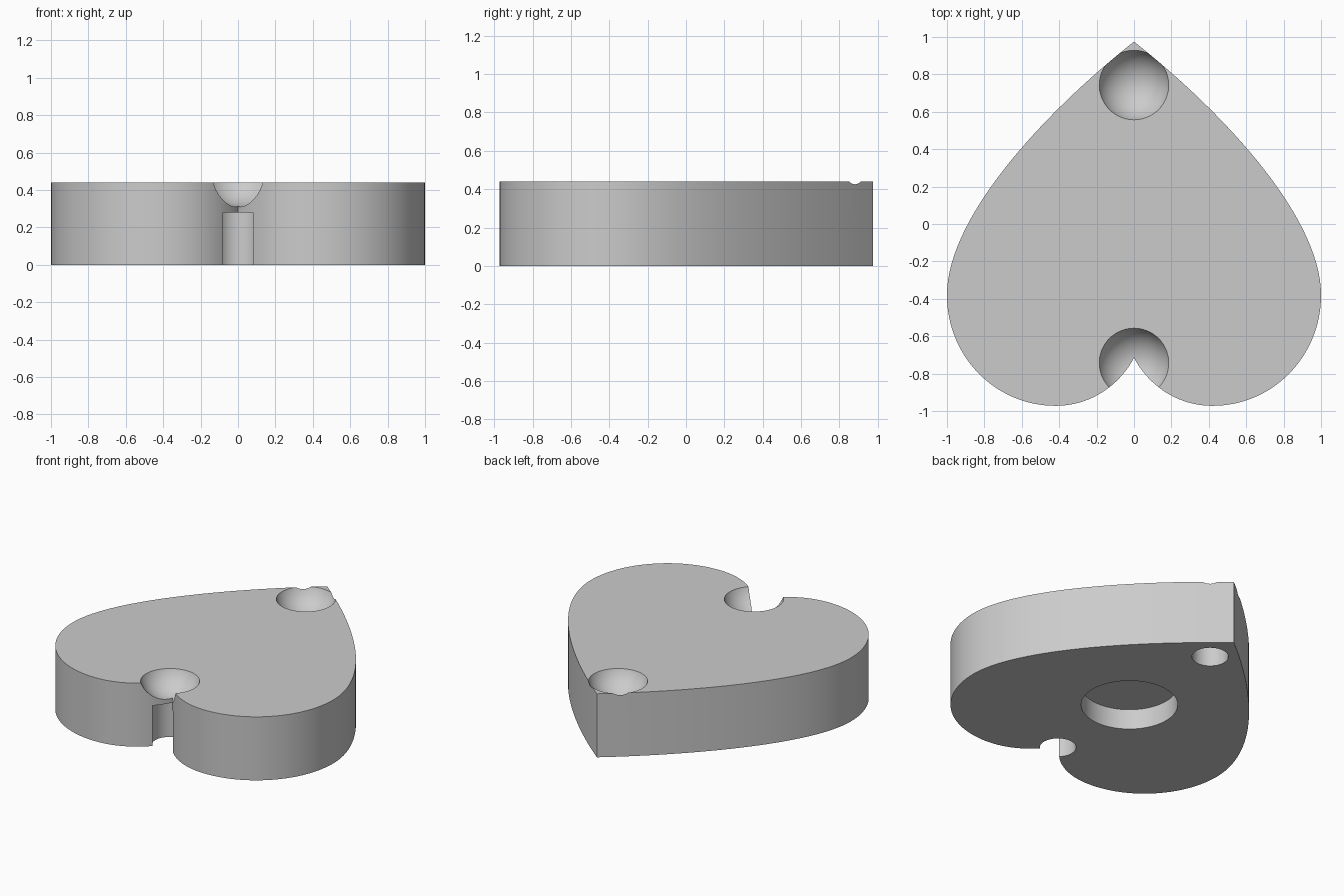
import bpy
import bmesh
import math
from mathutils import Vector
from mathutils.geometry import interpolate_bezier

cube = bpy.data.objects.get("Cube")
if cube:
    bpy.data.objects.remove(cube, do_unlink=True)

HEIGHT = 0.44
SEAT_Y = 0.743

grey = bpy.data.materials.new("plain grey")
grey.use_nodes = True
grey.diffuse_color = (0.6, 0.6, 0.6, 1)
grey.node_tree.nodes["Principled BSDF"].inputs["Base Color"].default_value = (0.6, 0.6, 0.6, 1)


def make_object(name, bm):
    bmesh.ops.recalc_face_normals(bm, faces=bm.faces)
    mesh = bpy.data.meshes.new(name)
    bm.to_mesh(mesh)
    bm.free()
    mesh.materials.append(grey)
    obj = bpy.data.objects.new(name, mesh)
    bpy.context.collection.objects.link(obj)
    return obj


def heart_outline():
    """Right half from three curves, then mirrored."""
    curves = [
        [(0, 0.975), (0.45, 0.62), (1, 0.05), (1, -0.38)],
        [(1, -0.38), (1, -0.71), (0.74, -0.972), (0.42, -0.972)],
        [(0.42, -0.972), (0.22, -0.972), (0.07, -0.85), (0, -0.715)],
    ]
    half = []
    for curve in curves:
        half += interpolate_bezier(*[Vector((x, y, 0)) for x, y in curve], 32)[:-1]
    half.append(Vector((0, -0.715, 0)))
    return half + [Vector((-p.x, p.y, 0)) for p in reversed(half[1:-1])]


def cylinder_cutter(name, radius, y, top):
    """Round pocket open at the underside."""
    bm = bmesh.new()
    bmesh.ops.create_cone(bm, cap_ends=True, segments=64, radius1=radius,
                          radius2=radius, depth=top + 0.1)
    bmesh.ops.translate(bm, verts=bm.verts, vec=(0, y, (top - 0.1) / 2))
    return make_object(name, bm)


def ball_cutter(name, y):
    """Shallow ball seat open at the top."""
    bm = bmesh.new()
    bmesh.ops.create_uvsphere(bm, u_segments=64, v_segments=48, radius=0.198)
    bmesh.ops.translate(bm, verts=bm.verts, vec=(0, y, 0.508))
    return make_object(name, bm)


# Heart slab
bm = bmesh.new()
base = bm.faces.new([bm.verts.new(p) for p in heart_outline()])
walls = bmesh.ops.extrude_face_region(bm, geom=[base])
top_verts = [v for v in walls["geom"] if isinstance(v, bmesh.types.BMVert)]
bmesh.ops.translate(bm, verts=top_verts, vec=(0, 0, HEIGHT))
heart = make_object("heart_slab", bm)

# Ball seats, pin holes below them and the centre pocket
cutters = [cylinder_cutter("centre_pocket_cutter", 0.303, -0.045, 0.14)]
for side, y in (("back", SEAT_Y), ("front", -SEAT_Y)):
    cutters.append(ball_cutter(side + "_seat_cutter", y))
    cutters.append(cylinder_cutter(side + "_hole_cutter", 0.114, y, 0.28))

bpy.context.view_layer.objects.active = heart
heart.select_set(True)
for cutter in cutters:
    cutter.hide_render = True
    cut = heart.modifiers.new(cutter.name, "BOOLEAN")
    cut.operation = "DIFFERENCE"
    cut.solver = "EXACT"
    cut.object = cutter
    bpy.ops.object.modifier_apply(modifier=cut.name)
for cutter in cutters:
    bpy.data.objects.remove(cutter, do_unlink=True)

bpy.ops.object.shade_smooth_by_angle(angle=math.radians(30))
